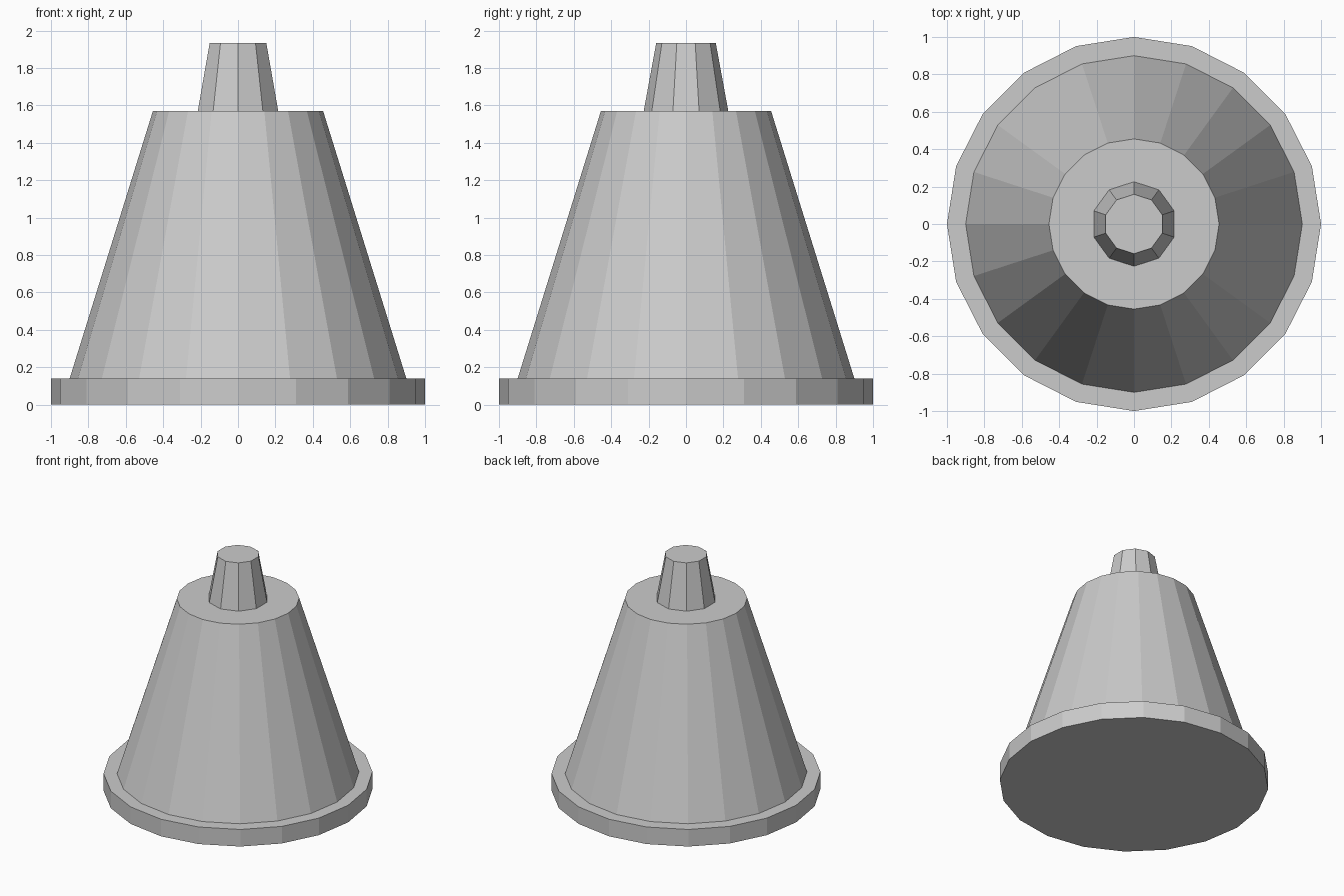
import bpy

if "Cube" in bpy.data.objects:
    bpy.data.objects.remove(bpy.data.objects["Cube"])


def tapered_prism(name, sides, r_bottom, r_top, z_bottom, z_top):
    """Flat-shaded capped frustum standing between two heights."""
    bpy.ops.mesh.primitive_cone_add(
        vertices=sides, radius1=r_bottom, radius2=r_top,
        depth=z_top - z_bottom, end_fill_type='NGON',
        location=(0, 0, (z_bottom + z_top) / 2))
    obj = bpy.context.object
    obj.name = obj.data.name = name
    return obj


# Wide flat rim at the foot
tapered_prism("base_rim", 20, 1.0, 1.0, 0.0, 0.14)
# Main tapering body
tapered_prism("cone_body", 20, 0.90, 0.455, 0.14, 1.57)
# Small ten-sided knob on top, with a vertex facing the front
tapered_prism("top_knob", 10, 0.226, 0.159, 1.57, 1.935)
